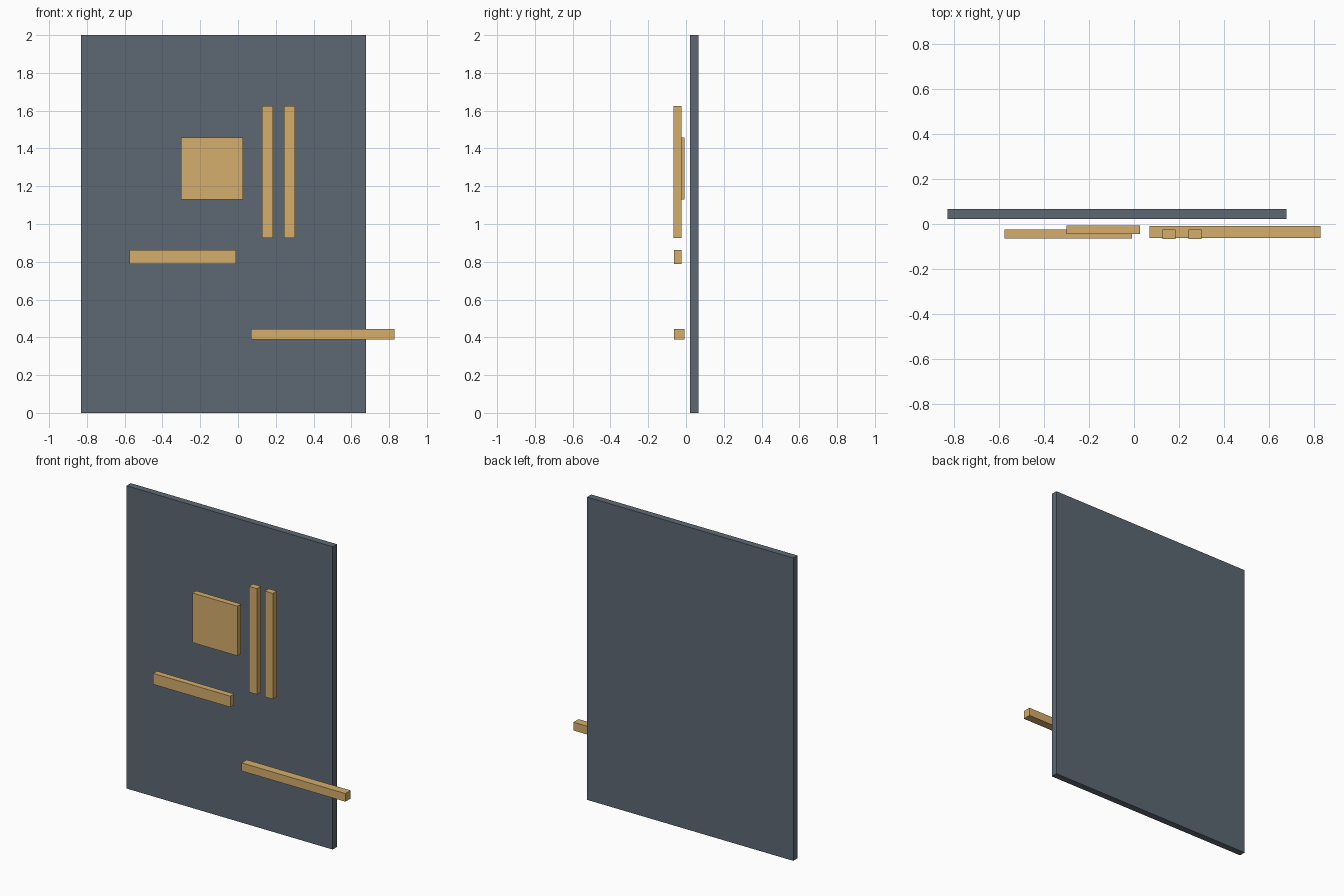
import bpy
import bmesh
from mathutils import Matrix, Vector

if "Cube" in bpy.data.objects:
    bpy.data.objects.remove(bpy.data.objects["Cube"])


def material(name, color):
    mat = bpy.data.materials.new(name)
    mat.diffuse_color = color
    mat.use_nodes = True
    mat.node_tree.nodes["Principled BSDF"].inputs["Base Color"].default_value = mat.diffuse_color
    return mat


def box(name, x, y, z, mat):
    """Box spanning the given (min, max) ranges."""
    lo, hi = Vector((x[0], y[0], z[0])), Vector((x[1], y[1], z[1]))
    mesh = bpy.data.meshes.new(name)
    bm = bmesh.new()
    bmesh.ops.create_cube(bm, size=1, matrix=Matrix.Diagonal((*(hi - lo), 1)))
    bm.to_mesh(mesh)
    bm.free()
    mesh.materials.append(mat)
    obj = bpy.data.objects.new(name, mesh)
    obj.location = (lo + hi) / 2
    bpy.context.collection.objects.link(obj)
    return obj


slate = material("slate", (0.11, 0.14, 0.17, 1))
wood = material("wood", (0.66, 0.42, 0.15, 1))

# Backing panel
box("back_panel", (-0.83, 0.677), (0.022, 0.066), (0, 2), slate)

# Square plate
box("square_plate", (-0.301, 0.027), (-0.045, -0.007), (1.131, 1.459), wood)

# Pair of upright bars
for side, x in (("left", 0.127), ("right", 0.243)):
    box(f"upright_bar_{side}", (x, x + 0.058), (-0.066, -0.025), (0.926, 1.625), wood)

# Horizontal bars, the lower one overhanging the panel edge
box("middle_bar", (-0.575, -0.01), (-0.064, -0.025), (0.789, 0.862), wood)
box("lower_bar", (0.07, 0.829), (-0.063, -0.009), (0.389, 0.443), wood)
